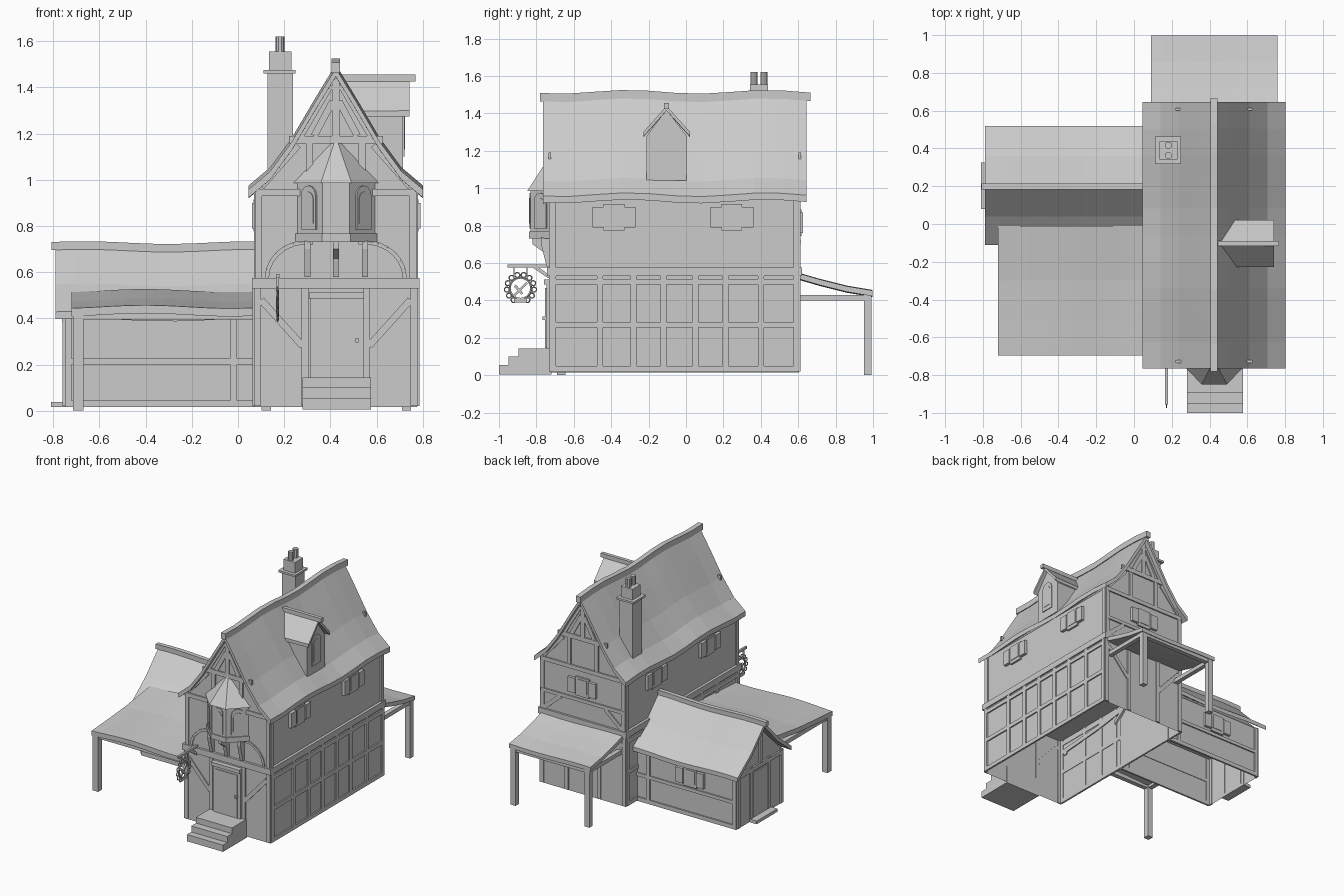
import bpy, bmesh, math
from mathutils import Vector, Matrix

if "Cube" in bpy.data.objects:
    bpy.data.objects.remove(bpy.data.objects["Cube"], do_unlink=True)

GREY = (0.6, 0.6, 0.6, 1)
mat = bpy.data.materials.new("plain grey")
mat.use_nodes = True
mat.diffuse_color = GREY
mat.node_tree.nodes["Principled BSDF"].inputs["Base Color"].default_value = GREY
MID = 0.4235  # centre line of the main house


def make(name, verts, faces):
    bm = bmesh.new()
    vs = [bm.verts.new(v) for v in verts]
    for f in faces:
        bm.faces.new([vs[i] for i in f])
    bmesh.ops.recalc_face_normals(bm, faces=bm.faces)
    me = bpy.data.meshes.new(name)
    bm.to_mesh(me)
    bm.free()
    ob = bpy.data.objects.new(name, me)
    me.materials.append(mat)
    bpy.context.collection.objects.link(ob)
    return ob


def place(axis, u, v, s):
    return {"x": (s, u, v), "y": (u, s, v), "z": (u, v, s)}[axis]


def prism(name, prof, axis, a, b, open_bottom=False):
    n = len(prof)
    verts = [place(axis, u, v, s) for s in (a, b) for u, v in prof]
    faces = [list(range(n)), list(range(n, 2 * n))]
    faces += [[i, (i + 1) % n, n + (i + 1) % n, n + i] for i in range(n)]
    if open_bottom:
        low = min(v[2] for v in verts)
        faces = [f for f in faces if any(verts[i][2] > low for i in f)]
    return make(name, verts, faces)


def box(name, x0, x1, y0, y1, z0, z1, open_bottom=False):
    return prism(name, [(x0, z0), (x1, z0), (x1, z1), (x0, z1)], "y", y0, y1, open_bottom)


def sheet(name, prof, axis, a, b, thick, amp, phase=0, n=10):
    """Sagging roof slab: a profile swept along an axis with a gentle wave."""
    m, verts, faces = len(prof), [], []
    for i in range(n + 1):
        s = a + (b - a) * i / n
        w = amp * math.sin(phase + 8.5 * s)
        verts += [place(axis, u, v + w, s) for u, v in prof]
        verts += [place(axis, u, v + w - thick, s) for u, v in prof]
    ring = list(range(m)) + list(range(2 * m - 1, m - 1, -1))
    for i in range(n):
        o = 2 * m * i
        for k in range(2 * m):
            p, q = ring[k], ring[(k + 1) % (2 * m)]
            faces.append([o + p, o + q, o + 2 * m + q, o + 2 * m + p])
    for o in (0, 2 * m * n):
        faces += [[o + k, o + k + 1, o + m + k + 1, o + m + k] for k in range(m - 1)]
    return make(name, verts, faces)


def strut(name, wall, p, q, w=0.03, d=0.008):
    """Flat timber between two points of a wall given as (axis, position, outward sign)."""
    axis, c, sign = wall
    p, q = Vector(p), Vector(q)
    t = (q - p).normalized() * (w / 2)
    o = Vector((-t.y, t.x))
    return prism(name, [p + o, q + o, q - o, p - o], axis, c - sign * 0.004, c + sign * d)


def plate(name, wall, u0, u1, z0, z1, d=0.01):
    z = (z0 + z1) / 2
    return strut(name, wall, (u0, z), (u1, z), z1 - z0, d)


def shuttered_window(wall, u, z):
    plate("window_frame", wall, u - 0.055, u + 0.055, z - 0.075, z + 0.065, 0.012)
    plate("window_pane", wall, u - 0.04, u + 0.04, z - 0.05, z + 0.05, 0.016)
    for s in (-1, 1):
        plate("shutter", wall, *sorted((u + s * 0.055, u + s * 0.115)), z - 0.06, z + 0.05, 0.02)


def arch_window(name, pos, angle, w, h):
    """Arched casement facing -y, turned about z."""
    for k, d in ((1, 0.006), (0.72, 0.009)):
        r, hh = w * k / 2, h * k / 2
        prof = [(-r, -hh), (r, -hh)]
        prof += [(r * math.cos(a * math.pi / 6), hh - r + r * math.sin(a * math.pi / 6)) for a in range(7)]
        ob = prism(name, prof, "y", 0.003, -d)
        ob.matrix_world = Matrix.Translation(pos) @ Matrix.Rotation(angle, 4, "Z")


def mirror(p):
    return (2 * MID - p[0], p[1])


def both(prof):
    return prof + [mirror(p) for p in reversed(prof[:-1])]


# main house walls
box("ground_floor_walls", 0.072, 0.775, -0.725, 0.605, 0.015, 0.535, True)
box("floor_band", 0.06, 0.787, -0.742, 0.62, 0.53, 0.575)
prism("upper_walls", both([(0.08, 0.57), (0.08, 0.95), (0.235, 1.13), (MID, 1.45)]), "y", -0.725, 0.605)

# main roof, ridge beam and eaves
main_prof = both([(0.045, 0.965), (0.14, 1.045), (0.235, 1.175), (0.335, 1.345), (MID, 1.49)])
sheet("main_roof", main_prof, "y", -0.765, 0.645, 0.036, 0.01, 4.2)
sheet("main_ridge", [(0.405, 1.515), (0.442, 1.515)], "y", -0.78, 0.665, 0.045, 0.01, 4.2)

# timbers of the long walls
for wall in (("x", 0.775, 1), ("x", 0.072, -1)):
    for y in (-0.71, -0.46, -0.28, -0.12, 0.05, 0.21, 0.4, 0.59):
        plate("wall_post", wall, y - 0.016, y + 0.016, 0.02, 0.53)
    for z in (0.035, 0.27, 0.5):
        plate("wall_rail", wall, -0.725, 0.605, z - 0.015, z + 0.015)
for wall in (("x", 0.77, 1), ("x", 0.08, -1)):
    for y in (-0.385, 0.245):
        shuttered_window(wall, y, 0.85)
    for y in (-0.71, 0.59):
        plate("upper_post", wall, y - 0.016, y + 0.016, 0.57, 0.95)

# timbers of both gables
for wall in (("y", -0.725, -1), ("y", 0.605, 1)):
    plate("gable_beam", wall, 0.22, 0.627, 1.157, 1.19)
    plate("gable_rail", wall, 0.08, 0.767, 0.93, 0.96)
    plate("king_post", wall, MID - 0.016, MID + 0.016, 1.19, 1.44)
    for flip in (lambda p: p, mirror):
        for a, b in (((0.09, 0.57), (0.09, 0.95)), ((0.31, 0.96), (0.31, 1.16)),
                     ((0.1, 0.97), (0.26, 1.15)), ((0.27, 1.19), (0.40, 1.41)),
                     ((0.33, 1.19), (0.41, 1.34)), ((0.085, 0.02), (0.085, 0.53)),
                     ((0.29, 0.02), (0.29, 0.53)), ((0.1, 0.48), (0.28, 0.28))):
            strut("gable_timber", wall, flip(a), flip(b))
back = ("y", 0.605, 1)
shuttered_window(back, MID, 0.82)
plate("back_rail", back, 0.08, 0.767, 0.7, 0.725)
for flip in (lambda p: p, mirror):
    strut("back_brace", back, flip((0.1, 0.58)), flip((0.24, 0.7)))

# front door, steps and curved braces
front = ("y", -0.725, -1)
plate("door_frame", front, 0.315, 0.545, 0.14, 0.485, 0.022)
plate("door_lintel", front, 0.308, 0.545, 0.485, 0.512, 0.035)
plate("door", front, 0.34, 0.52, 0.145, 0.465, 0.028)
plate("door_knob", front, 0.508, 0.522, 0.295, 0.315, 0.042)
for y, z in ((-1.0, 0.055), (-0.95, 0.1), (-0.895, 0.143)):
    box("front_step", 0.28, 0.577, y, -0.72, 0.005, z)
arc = [(0.30 + 0.175 * math.cos(math.radians(a)), 0.575 + 0.155 * math.sin(math.radians(a)))
       for a in range(180, 80, -14)]
for a, b in zip(arc, arc[1:]):
    strut("curved_brace", front, a, b, 0.018)
    strut("curved_brace", front, mirror(a), mirror(b), 0.018)

# bay window
def bay(g):
    return [(0.248 - g, -0.72), (0.365 - g / 2, -0.835 - g), (0.485 + g / 2, -0.835 - g), (0.602 + g, -0.72)]


prism("bay_base", bay(0.004), "z", 0.73, 0.768)
prism("bay_body", bay(-0.004), "z", 0.76, 0.99)
eave = [(x, y, 0.985) for x, y in bay(0.014)]
make("bay_roof", eave + [(0.425, -0.72, 1.185)], [[0, 1, 2, 3]] + [[i, (i + 1) % 4, 4] for i in range(4)])
arch_window("bay_window", (0.425, -0.831, 0.88), 0, 0.07, 0.19)
for s in (-1, 1):
    arch_window("bay_side_window", (0.425 + s * 0.117, -0.777, 0.88), s * math.radians(45), 0.09, 0.19)
for x in (0.3, 0.425, 0.55):
    reach = -0.82 if x == 0.425 else -0.775
    prism("bay_bracket", [(-0.72, 0.58), (-0.745, 0.58), (-0.765, 0.66), (reach, 0.7), (reach, 0.735),
                          (-0.72, 0.735)], "x", x - 0.013, x + 0.013)

# dormer
dormer_y = -0.104
prism("dormer_walls", [(-0.21, 1.04), (-0.21, 1.28), (dormer_y, 1.42), (0.003, 1.28), (0.003, 1.04)], "x", 0.5, 0.715)
sheet("dormer_roof", [(-0.228, 1.3), (dormer_y, 1.44), (0.022, 1.3)], "x", 0.46, 0.742, 0.025, 0.003, n=4)
box("dormer_ridge", 0.44, 0.768, dormer_y - 0.013, dormer_y + 0.013, 1.425, 1.455)
arch_window("dormer_window", (0.715, dormer_y, 1.21), math.pi / 2, 0.1, 0.22)

# chimney
box("chimney_stack", 0.128, 0.238, 0.335, 0.445, 0.95, 1.46)
box("chimney_cap", 0.11, 0.25, 0.317, 0.463, 1.46, 1.475)
box("chimney_top", 0.135, 0.231, 0.342, 0.438, 1.475, 1.555)
for y in (0.363, 0.417):
    prism("chimney_pot", [(0.182 + 0.019 * math.cos(a * math.pi / 5), y + 0.019 * math.sin(a * math.pi / 5))
                          for a in range(10)], "z", 1.55, 1.62)

# side wing
prism("wing_walls", [(-0.06, 0.015), (-0.06, 0.41), (0.2, 0.67), (0.47, 0.41), (0.47, 0.015)], "x", -0.75, 0.08, True)
box("wing_ceiling", -0.745, 0.07, -0.055, 0.465, 0.39, 0.4)
sheet("wing_roof", [(-0.112, 0.425), (0.04, 0.545), (0.2, 0.71), (0.36, 0.545), (0.52, 0.425)],
      "x", -0.79, 0.085, 0.032, 0.006, 1)
sheet("wing_ridge", [(0.183, 0.728), (0.215, 0.728)], "x", -0.808, 0.085, 0.035, 0.006, 1)
wing_end, wing_back, wing_front = ("x", -0.75, -1), ("y", 0.47, 1), ("y", -0.06, -1)
for y in (-0.045, 0.1, 0.31, 0.455):
    plate("wing_post", wing_end, y - 0.015, y + 0.015, 0.02, 0.42)
plate("wing_beam", wing_end, -0.06, 0.47, 0.385, 0.415, 0.012)
plate("wing_king_post", wing_end, 0.185, 0.215, 0.41, 0.65)
plate("wing_door", wing_end, 0.12, 0.29, 0.03, 0.37, 0.008)
box("wing_step", -0.81, -0.745, 0.08, 0.325, 0.015, 0.038)
for wall in (wing_back, wing_front):
    plate("wing_rail", wall, -0.75, 0.07, 0.2, 0.225)
    plate("wing_sill", wall, -0.75, 0.07, 0.015, 0.045)
    for x in (-0.735, -0.02):
        plate("wing_side_post", wall, x - 0.015, x + 0.015, 0.02, 0.41)
shuttered_window(wing_back, -0.37, 0.31)

# front lean-to
sheet("lean_to_roof", [(-0.695, 0.45), (-0.52, 0.462), (-0.3, 0.48), (-0.01, 0.52)], "x", -0.72, 0.08, 0.035, 0.007, 5)
box("lean_to_beam", -0.715, 0.08, -0.685, -0.65, 0.395, 0.425)
box("lean_to_side_beam", -0.712, -0.675, -0.685, -0.05, 0.395, 0.425)
box("lean_to_post", -0.715, -0.67, -0.69, -0.645, 0, 0.42)

# back porch
sheet("porch_roof", [(0.6, 0.545), (0.72, 0.51), (0.86, 0.475), (0.998, 0.452)], "x", 0.09, 0.76, 0.03, 0.004)
box("porch_beam", 0.1, 0.75, 0.955, 0.99, 0.4, 0.435)
for x in (0.102, 0.71):
    box("porch_post", x, x + 0.04, 0.953, 0.993, 0, 0.43)
    box("porch_side_beam", x + 0.003, x + 0.037, 0.6, 0.97, 0.4, 0.43)

# hanging sign
SX, SY, SZ = 0.172, -0.885, 0.465
box("sign_arm", SX - 0.008, SX + 0.008, -0.955, -0.72, 0.575, 0.592)
sign_wall = ("x", SX - 0.004, 1)
strut("sign_brace", sign_wall, (-0.81, 0.58), (-0.73, 0.525), 0.018)


def ring(name, y, z, radius, tube, seg):
    bpy.ops.mesh.primitive_torus_add(location=(SX, y, z), rotation=(0, math.pi / 2, 0), major_radius=radius,
                                     minor_radius=tube, major_segments=seg, minor_segments=5)
    bpy.context.object.name = name
    bpy.context.object.data.materials.append(mat)


ring("sign_ring", SY, SZ, 0.056, 0.006, 24)
for i in range(12):
    a = math.radians(-60 + i * 300 / 11)
    ring("sign_loop", SY + 0.073 * math.cos(a), SZ + 0.073 * math.sin(a), 0.013, 0.004, 10)
for y in (-0.035, 0.035):
    strut("sign_hanger", sign_wall, (SY + y, 0.52), (SY + y, 0.58), 0.006)
strut("sign_tool_handle", sign_wall, (SY - 0.035, SZ - 0.04), (SY + 0.035, SZ + 0.03), 0.012)
strut("sign_tool_head", sign_wall, (SY - 0.03, SZ + 0.015), (SY + 0.01, SZ - 0.03), 0.014)
plate("sign_foot", sign_wall, SY - 0.035, SY + 0.035, 0.39, 0.41)
